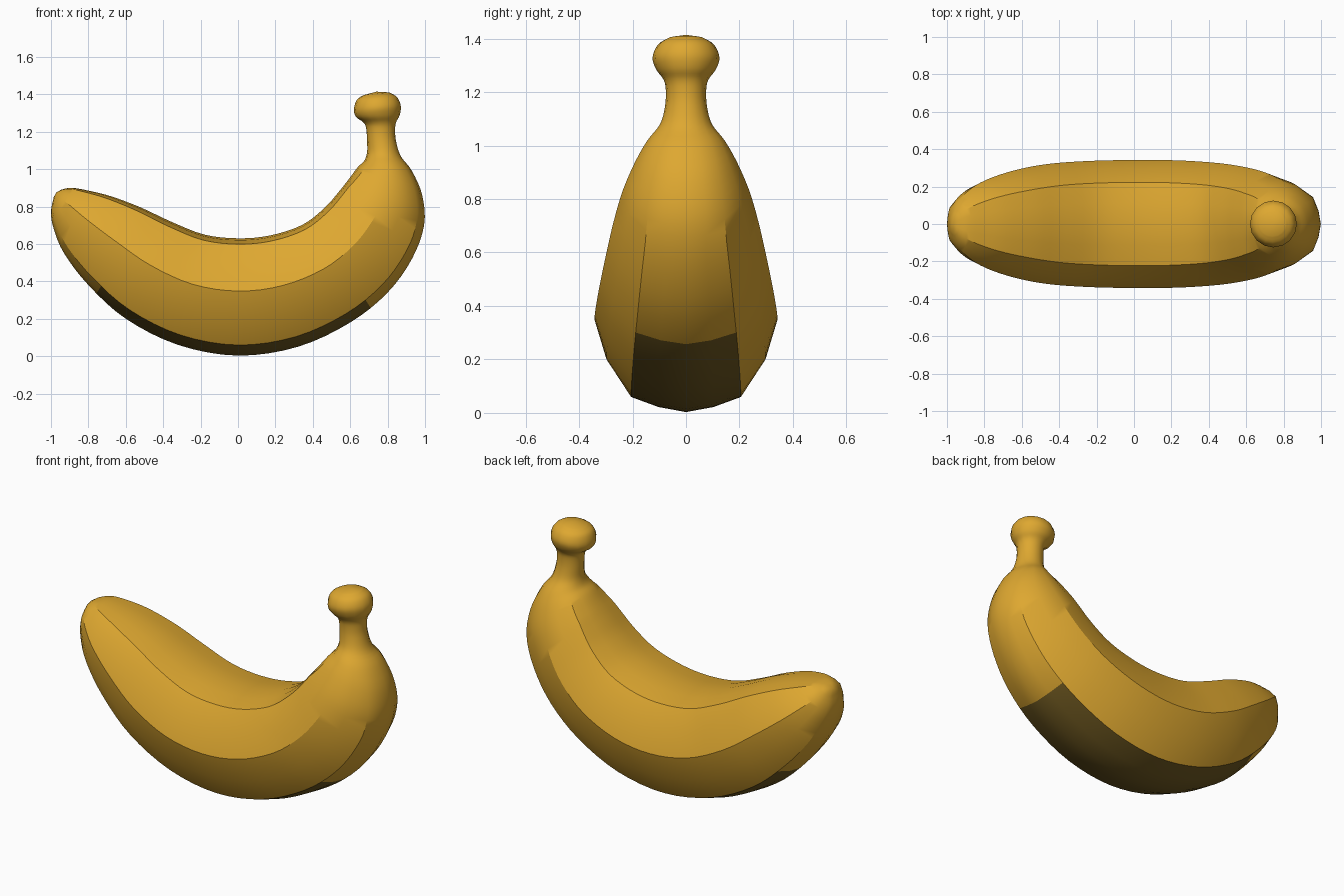
import bpy, bmesh, math
from mathutils import Vector

if "Cube" in bpy.data.objects:
    bpy.data.objects.remove(bpy.data.objects["Cube"])


def material(name, color):
    m = bpy.data.materials.new(name)
    m.diffuse_color = (*color, 1)
    m.use_nodes = True
    m.node_tree.nodes["Principled BSDF"].inputs["Base Color"].default_value = m.diffuse_color
    return m


yellow = material("ripe yellow", (0.73, 0.39, 0.03))
brown = material("dark underside", (0.16, 0.10, 0.015))

# Stations along the fruit: outer x, outer z, inner x, inner z, half width
STATIONS = [
    (-0.985, 0.85, -0.945, 0.89, 0.05),
    (-1.0, 0.77, -0.89, 0.90, 0.12),
    (-0.985, 0.68, -0.80, 0.885, 0.18),
    (-0.93, 0.55, -0.68, 0.855, 0.235),
    (-0.80, 0.38, -0.52, 0.795, 0.285),
    (-0.60, 0.20, -0.36, 0.72, 0.32),
    (-0.32, 0.06, -0.18, 0.65, 0.337),
    (0.0, 0.003, 0.0, 0.63, 0.342),
    (0.32, 0.05, 0.17, 0.645, 0.34),
    (0.60, 0.18, 0.34, 0.70, 0.325),
    (0.80, 0.34, 0.46, 0.79, 0.30),
    (0.93, 0.52, 0.54, 0.88, 0.27),
    (0.995, 0.70, 0.595, 0.95, 0.235),
    (0.985, 0.86, 0.64, 1.01, 0.19),
    (0.93, 0.99, 0.675, 1.045, 0.145),
    (0.87, 1.07, 0.69, 1.09, 0.097),
    (0.845, 1.15, 0.69, 1.15, 0.078),
    (0.84, 1.21, 0.685, 1.22, 0.076),
    (0.845, 1.25, 0.67, 1.25, 0.086),
    (0.865, 1.29, 0.63, 1.28, 0.112),
    (0.87, 1.34, 0.62, 1.32, 0.125),
    (0.85, 1.385, 0.635, 1.37, 0.105),
    (0.81, 1.41, 0.67, 1.395, 0.065),
]

# Ridged half section: across, outer-to-inner
HALF = [(0, -1), (0.3, -0.94), (0.6, -0.82), (0.87, -0.37), (1, 0.1),
        (0.87, 0.53), (0.65, 0.9), (0.33, 0.97), (0, 1)]
SECTION = HALF + [(-a, b) for a, b in HALF[-2:0:-1]]
N = len(SECTION)
STEPS = 4


def spline(t):
    i = min(int(t), len(STATIONS) - 2)
    f = t - i
    p0, p1, p2, p3 = (STATIONS[max(0, min(len(STATIONS) - 1, i + k))] for k in (-1, 0, 1, 2))
    return [0.5 * (2 * b + (c - a) * f + (2 * a - 5 * b + 4 * c - d) * f * f
                   + (3 * b - a - 3 * c + d) * f ** 3)
            for a, b, c, d in zip(p0, p1, p2, p3)]


bm = bmesh.new()
rings = []
for s in range((len(STATIONS) - 1) * STEPS + 1):
    t = s / STEPS
    ox, oz, ix, iz, w = spline(t)
    outer, inner = Vector((ox, 0, oz)), Vector((ix, 0, iz))
    mid, half = (outer + inner) / 2, (inner - outer) / 2
    r = max(0, min(1, (t - 11.5) / 3.5))     # body ridges fade into a round stem
    ring = []
    for k, (a, b) in enumerate(SECTION):
        ang = 2 * math.pi * k / N
        a = a * (1 - r) + math.sin(ang) * r
        b = b * (1 - r) - math.cos(ang) * r
        ring.append(bm.verts.new(mid + half * b + Vector((0, a * w, 0))))
    rings.append(ring)

# Skin, with the dark patch between the two lower ridges
for r0, r1 in zip(rings, rings[1:]):
    for k in range(N):
        j = (k + 1) % N
        f = bm.faces.new((r0[k], r0[j], r1[j], r1[k]))
        c = f.calc_center_median()
        low = c.z < (0.28 if c.x > 0 else 0.36)
        f.material_index = int(k in (0, 1, N - 2, N - 1) and low)

# Domed tips
for ring, tip in ((rings[0], (-0.972, 0, 0.875)), (rings[-1], (0.74, 0, 1.414))):
    v = bm.verts.new(tip)
    for k in range(N):
        bm.faces.new((ring[k], ring[(k + 1) % N], v))
bmesh.ops.recalc_face_normals(bm, faces=bm.faces)

mesh = bpy.data.meshes.new("banana")
bm.to_mesh(mesh)
bm.free()
mesh.materials.append(yellow)
mesh.materials.append(brown)
banana = bpy.data.objects.new("banana", mesh)
bpy.context.collection.objects.link(banana)
bpy.context.view_layer.objects.active = banana
banana.select_set(True)
bpy.ops.object.shade_smooth_by_angle(angle=math.radians(32))
